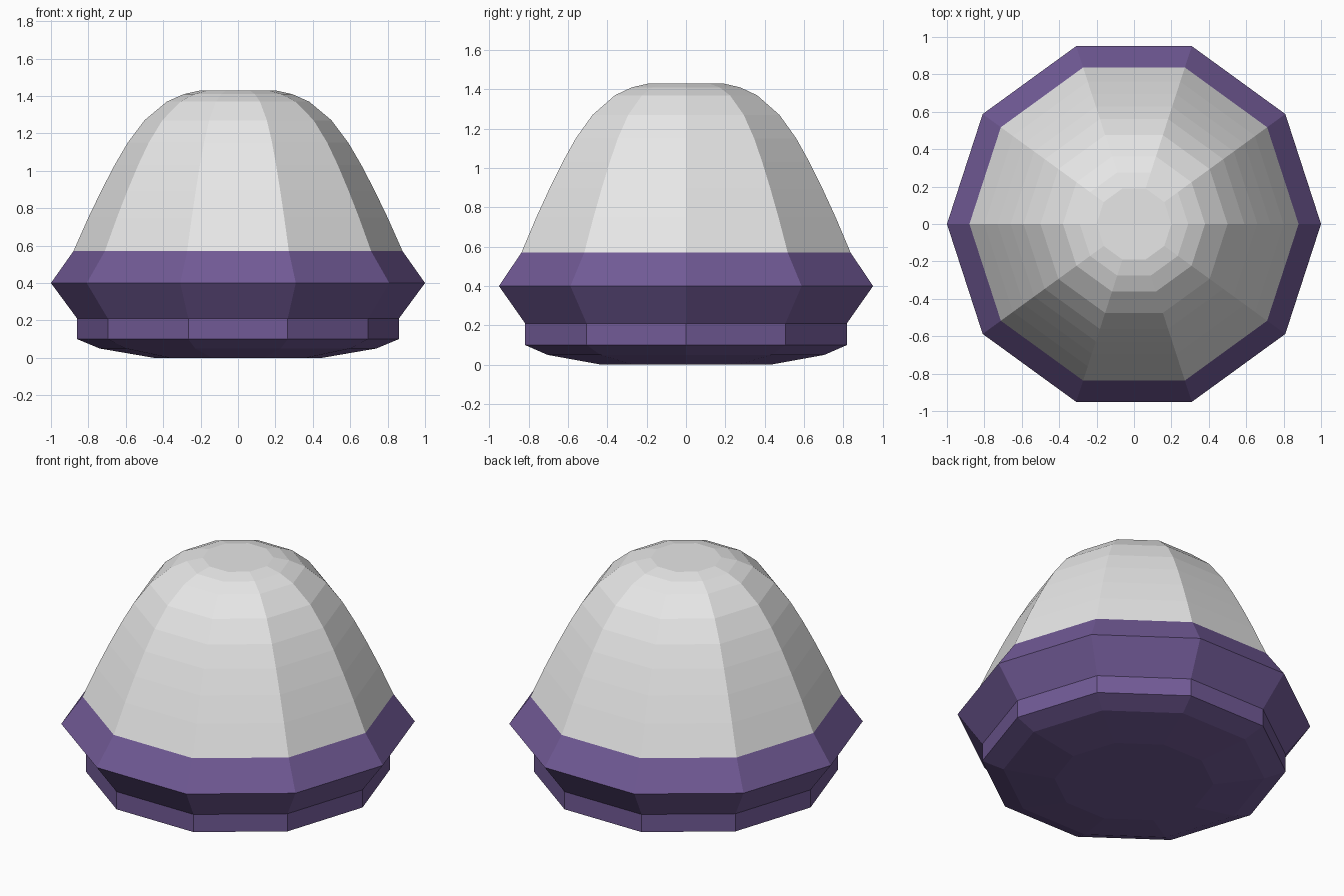
import bpy
import bmesh
from math import cos, sin, tau

SIDES = 10

if "Cube" in bpy.data.objects:
    bpy.data.objects.remove(bpy.data.objects["Cube"], do_unlink=True)


def make_material(name, rgb):
    mat = bpy.data.materials.new(name)
    mat.use_nodes = True
    mat.diffuse_color = (*rgb, 1)
    mat.node_tree.nodes["Principled BSDF"].inputs["Base Color"].default_value = (*rgb, 1)
    return mat


def lathe(name, profile, mat, cap_bottom=False, cap_top=False):
    """Sweep (radius, height) points around z as flat-sided rings."""
    bm = bmesh.new()
    rings = [[bm.verts.new((r * cos(tau * i / SIDES), r * sin(tau * i / SIDES), z))
              for i in range(SIDES)] for r, z in profile]
    for low, high in zip(rings, rings[1:]):
        for i in range(SIDES):
            j = (i + 1) % SIDES
            bm.faces.new((low[i], low[j], high[j], high[i]))
    if cap_bottom:
        bm.faces.new(rings[0][::-1])
    if cap_top:
        bm.faces.new(rings[-1])
    mesh = bpy.data.meshes.new(name)
    bm.to_mesh(mesh)
    bm.free()
    mesh.materials.append(mat)
    obj = bpy.data.objects.new(name, mesh)
    bpy.context.collection.objects.link(obj)
    return obj


purple = make_material("purple", (0.165, 0.102, 0.305))
light_grey = make_material("light grey", (0.8, 0.8, 0.8))

# Shallow dish underneath with its upright band
lathe("base_dish", [(0.45, 0), (0.74, 0.05), (0.86, 0.10), (0.86, 0.21)],
      purple, cap_bottom=True)

# Flared collar around the widest point
lathe("collar", [(0.86, 0.21), (1.0, 0.40), (0.88, 0.57)], purple)

# Faceted dome with a flat top
lathe("dome", [(0.88, 0.57), (0.80, 0.75), (0.73, 0.895), (0.66, 1.03), (0.59, 1.15),
               (0.50, 1.27), (0.38, 1.37), (0.29, 1.41), (0.20, 1.43)],
      light_grey, cap_top=True)
